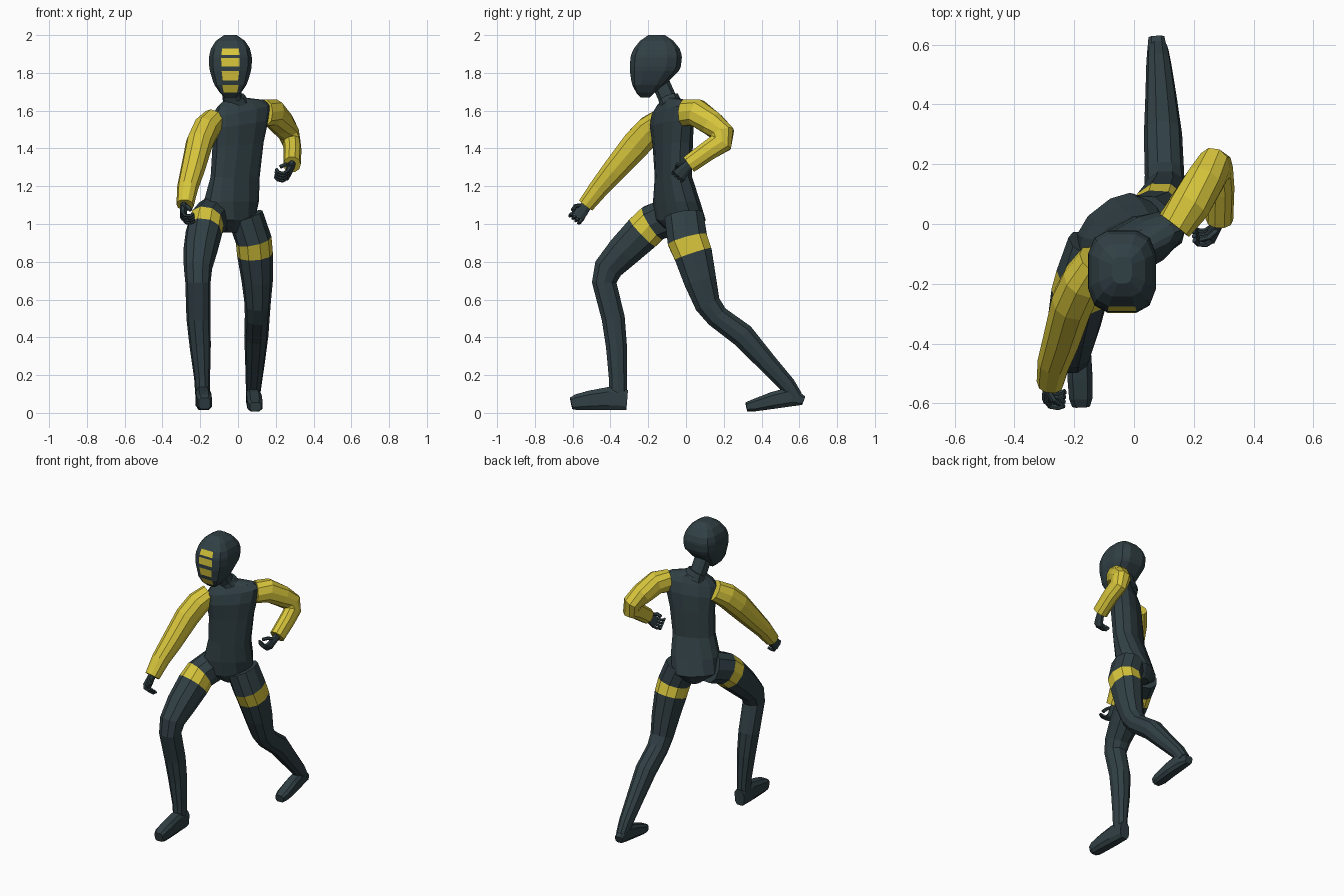
import bpy, bmesh, math
from mathutils import Vector


def material(name, rgb):
    m = bpy.data.materials.new(name)
    m.diffuse_color = (*rgb, 1)
    return m


DARK = material("dark slate suit", (0.030, 0.050, 0.058))
YELLOW = material("yellow panels", (0.68, 0.56, 0.045))


def loft(name, rings, rule=lambda seg, side: 0, mats=(DARK, YELLOW)):
    """Skin closed rings; rule(segment, side) picks the material of each face."""
    bm = bmesh.new()
    rows = [[bm.verts.new(p) for p in ring] for ring in rings]
    n = len(rows[0])
    for k in range(len(rows) - 1):
        for i in range(n):
            j = (i + 1) % n
            f = bm.faces.new((rows[k][i], rows[k][j], rows[k + 1][j], rows[k + 1][i]))
            f.material_index = rule(k, i)
    bm.faces.new(rows[0])
    bm.faces.new(rows[-1])
    bmesh.ops.recalc_face_normals(bm, faces=bm.faces[:])
    me = bpy.data.meshes.new(name)
    bm.to_mesh(me)
    bm.free()
    for m in mats:
        me.materials.append(m)
    ob = bpy.data.objects.new(name, me)
    bpy.context.collection.objects.link(ob)
    return ob


def section(n, p=1.0):
    """Unit superellipse; half-step offset gives a flat face at -v."""
    out = []
    for i in range(n):
        a = 2 * math.pi * (i + 0.5) / n - math.pi / 2
        c, s = math.cos(a), math.sin(a)
        out.append((math.copysign(abs(c) ** p, c), math.copysign(abs(s) ** p, s)))
    return out


def tube(name, pts, n=10, p=0.9, ref=(1, 0, 0), **kw):
    """Rings square to a path of (x, y, z, half width, half depth)."""
    c = [Vector(q[:3]) for q in pts]
    rings = []
    for k, q in enumerate(pts):
        ahead, back = c[min(k + 1, len(c) - 1)], c[max(k - 1, 0)]
        t1 = (ahead - c[k]).normalized()
        t0 = (c[k] - back).normalized()
        t = (t0 + t1).normalized()
        u = Vector(ref)
        u = (u - t * u.dot(t)).normalized()
        v = t.cross(u)
        rings.append([c[k] + u * (q[3] * s) + v * (q[4] * w) for s, w in section(n, p)])
    return loft(name, rings, **kw)


def band(seg, side):
    return 1 if seg == 1 else 0


# Torso: level rings, twisted by yaw and tilted at the shoulders
# (x, y, z, half width, half depth, yaw in degrees, tilt)
torso = [
    (-0.045, -0.02, 0.955, 0.05, 0.07, 38, 0),
    (-0.05, -0.03, 1.02, 0.15, 0.112, 38, 0),
    (-0.035, -0.05, 1.12, 0.155, 0.102, 31, 0),
    (-0.015, -0.067, 1.25, 0.135, 0.083, 25, 0),
    (0.0, -0.07, 1.42, 0.143, 0.086, 28, 0.08),
    (0.01, -0.075, 1.53, 0.163, 0.086, 30, 0.13),
    (0.02, -0.075, 1.60, 0.172, 0.068, 30, 0.17),
    (0.012, -0.078, 1.638, 0.135, 0.048, 28, 0.15),
    (-0.012, -0.085, 1.662, 0.06, 0.04, 20, 0.1),
]
rings = []
for x, y, z, a, b, yaw, tilt in torso:
    ca, sa = math.cos(math.radians(yaw)), math.sin(math.radians(yaw))
    rings.append([(x + a * s * ca - b * w * sa, y + a * s * sa + b * w * ca, z + tilt * a * s)
                  for s, w in section(12, 0.85)])
loft("torso", rings)

# Neck and collar
tube("neck", [(-0.015, -0.075, 1.61, 0.06, 0.055), (-0.03, -0.10, 1.67, 0.052, 0.05),
              (-0.04, -0.14, 1.76, 0.052, 0.05)])
tube("collar", [(-0.012, -0.08, 1.635, 0.07, 0.06), (-0.022, -0.092, 1.665, 0.062, 0.057)])

# Hooded head: level rings (z, front y, back y, half width); yellow bars on the flat face
head = [
    (1.67, -0.24, -0.19, 0.03), (1.695, -0.264, -0.165, 0.057), (1.735, -0.285, -0.115, 0.085),
    (1.76, -0.292, -0.085, 0.096), (1.81, -0.30, -0.035, 0.111), (1.835, -0.30, -0.024, 0.115),
    (1.88, -0.297, -0.019, 0.116), (1.895, -0.294, -0.02, 0.114), (1.93, -0.278, -0.032, 0.105),
    (1.97, -0.245, -0.065, 0.078), (2.0, -0.2, -0.11, 0.034),
]
rings = []
for z, front, back, a in head:
    p = 0.35 if z < 1.7 else 0.5 if z < 1.74 else 0.64
    mid, b = (front + back) / 2, (back - front) / 2
    rings.append([(-0.04 + a * s, mid + b * w, z) for s, w in section(12, p)])
# the first face of each ring spans the last and first point around -y
loft("hooded_head", rings, lambda seg, side: 1 if side == 11 and seg in (1, 3, 5, 7) else 0)

# Arms: yellow sleeves
sleeve = dict(mats=(YELLOW,))
tube("right_arm", [
    (-0.125, -0.125, 1.548, 0.065, 0.068), (-0.17, -0.19, 1.50, 0.072, 0.078),
    (-0.205, -0.26, 1.425, 0.072, 0.08), (-0.24, -0.38, 1.285, 0.064, 0.066),
    (-0.267, -0.46, 1.19, 0.056, 0.055), (-0.28, -0.53, 1.10, 0.046, 0.046)], **sleeve)
tube("left_arm", [
    (0.135, -0.005, 1.59, 0.062, 0.073), (0.185, 0.06, 1.588, 0.07, 0.075),
    (0.235, 0.14, 1.53, 0.066, 0.068), (0.268, 0.192, 1.48, 0.058, 0.066),
    (0.284, 0.185, 1.43, 0.048, 0.064), (0.289, 0.12, 1.39, 0.047, 0.055),
    (0.286, 0.015, 1.315, 0.046, 0.05)], **sleeve)


# Hands: palm, four curled fingers and a thumb
def hand(side, wrist, along, inward):
    w, d = Vector(wrist), Vector(along).normalized()
    nrm = Vector(inward)
    nrm = (nrm - d * nrm.dot(d)).normalized()
    s = d.cross(nrm)
    if s.y > 0:
        s = -s

    def path(points, a, b):
        return [(*q, a, b) for q in points]

    tube(side + "_palm", [(*(w - d * 0.02), 0.02, 0.028), (*(w + d * 0.025), 0.019, 0.034),
                          (*(w + d * 0.07), 0.016, 0.04)], n=8, ref=nrm)
    for k in range(4):
        base = w + d * 0.062 + s * (k - 1.5) * 0.02
        mid = base + d * 0.026 + nrm * 0.016
        tube(f"{side}_finger_{k + 1}", path(
            [base, mid, mid + nrm * 0.026 + d * 0.002, mid + nrm * 0.045 - d * 0.014],
            0.009, 0.009), n=6, ref=s)
    root = w + d * 0.015 + s * 0.025
    tube(side + "_thumb", path(
        [root, root + s * 0.018 + nrm * 0.022 + d * 0.02, root + s * 0.012 + nrm * 0.045 + d * 0.042],
        0.011, 0.011), n=6, ref=s + d * 0.3 - nrm)


hand("right", (-0.285, -0.53, 1.095), (-0.1, -0.6, -0.75), (1, -0.1, 0))
hand("left", (0.28, 0.008, 1.305), (-0.3, -0.65, -0.7), (-1, -0.1, 0))

# Legs: dark, with one yellow thigh band each
tube("right_leg", [
    (-0.13, -0.075, 1.045, 0.095, 0.105), (-0.168, -0.175, 1.005, 0.094, 0.104),
    (-0.18, -0.228, 0.955, 0.097, 0.104), (-0.2, -0.33, 0.855, 0.09, 0.093),
    (-0.212, -0.412, 0.765, 0.075, 0.08), (-0.212, -0.433, 0.69, 0.067, 0.068),
    (-0.209, -0.385, 0.5, 0.064, 0.064), (-0.2, -0.368, 0.35, 0.056, 0.058),
    (-0.19, -0.36, 0.18, 0.042, 0.05), (-0.187, -0.36, 0.08, 0.038, 0.05)], rule=band)
tube("left_leg", [
    (0.04, -0.01, 1.04, 0.095, 0.108), (0.083, 0.008, 0.915, 0.096, 0.111),
    (0.09, 0.038, 0.84, 0.095, 0.106), (0.102, 0.075, 0.70, 0.083, 0.09),
    (0.104, 0.115, 0.575, 0.069, 0.072), (0.102, 0.165, 0.51, 0.066, 0.064),
    (0.097, 0.30, 0.41, 0.064, 0.067), (0.09, 0.43, 0.265, 0.052, 0.054),
    (0.083, 0.535, 0.15, 0.042, 0.046), (0.08, 0.58, 0.085, 0.036, 0.04)], rule=band)

# Feet: boxy shoes from heel to toe
shoe = dict(n=8, p=0.6)
tube("right_foot", [
    (-0.187, -0.312, 0.068, 0.036, 0.056), (-0.185, -0.41, 0.076, 0.042, 0.064),
    (-0.181, -0.51, 0.066, 0.044, 0.054), (-0.178, -0.58, 0.056, 0.041, 0.044),
    (-0.177, -0.608, 0.05, 0.031, 0.032)], **shoe)
tube("left_foot", [
    (0.075, 0.622, 0.065, 0.028, 0.025), (0.079, 0.56, 0.087, 0.038, 0.055),
    (0.086, 0.46, 0.066, 0.042, 0.047), (0.09, 0.36, 0.04, 0.042, 0.034),
    (0.092, 0.32, 0.032, 0.031, 0.025)], **shoe)
